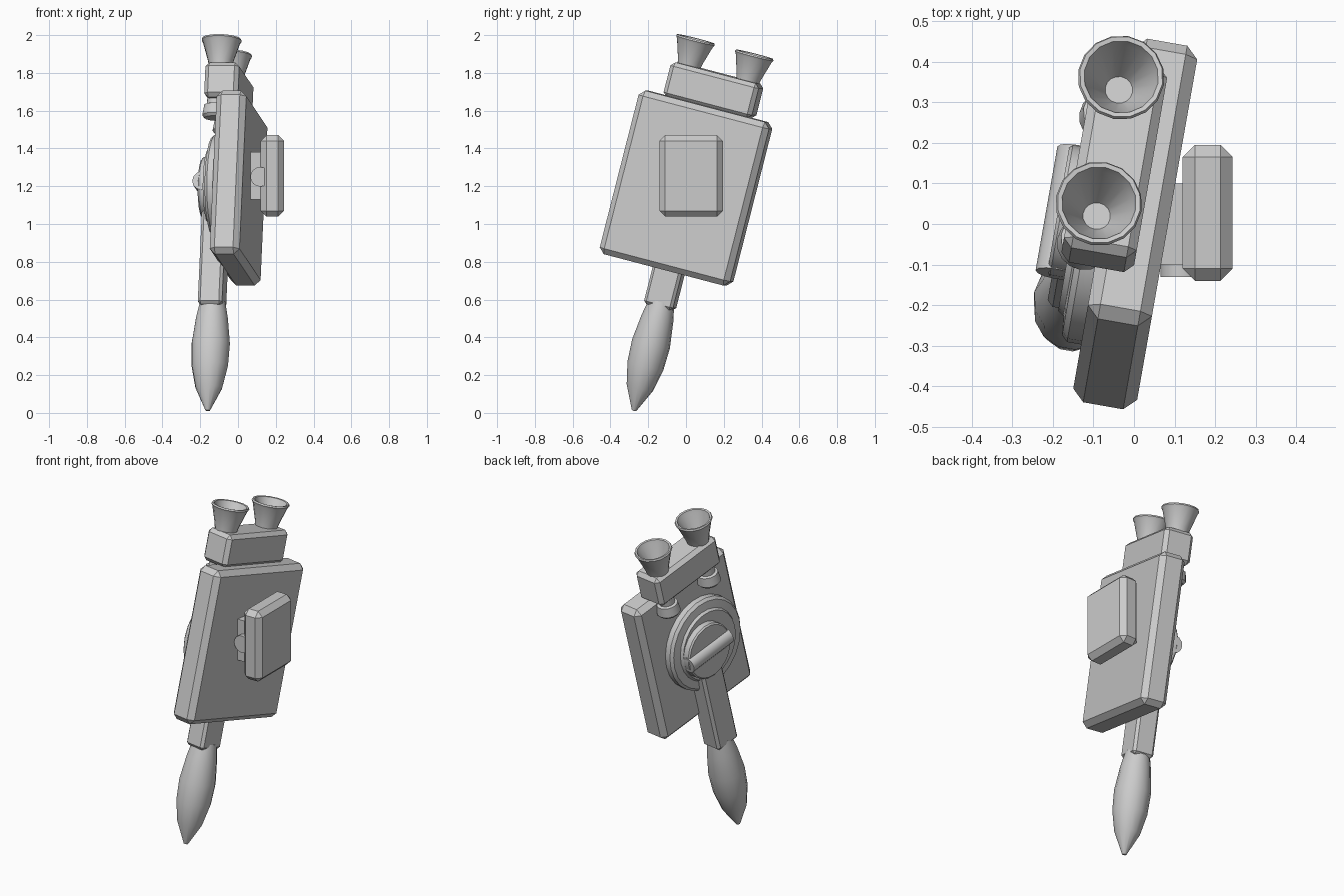
import bpy
import bmesh
from math import radians, pi, cos, sin
from mathutils import Matrix, Vector

cube = bpy.data.objects.get("Cube")
if cube:
    bpy.data.objects.remove(cube)

# Single flat grey
grey = bpy.data.materials.new("light_grey")
grey.use_nodes = True
tone = (0.6, 0.6, 0.6, 1)
grey.diffuse_color = tone
grey.node_tree.nodes["Principled BSDF"].inputs["Base Color"].default_value = tone

# Frame of the leaning pack: leaned back, then turned a little
LEAN = (Matrix.Translation((0.003, 0, 1.19))
        @ Matrix.Rotation(radians(-10), 4, "Z")
        @ Matrix.Rotation(radians(-14.5), 4, "X"))
UPRIGHT = Matrix.Identity(4)


def finish(name, bm, matrix, smooth=None):
    bmesh.ops.recalc_face_normals(bm, faces=bm.faces)
    mesh = bpy.data.meshes.new(name)
    bm.to_mesh(mesh)
    bm.free()
    mesh.materials.append(grey)
    ob = bpy.data.objects.new(name, mesh)
    bpy.context.collection.objects.link(ob)
    ob.matrix_world = matrix
    if smooth:
        bpy.ops.object.select_all(action="DESELECT")
        ob.select_set(True)
        bpy.context.view_layer.objects.active = ob
        bpy.ops.object.shade_smooth_by_angle(angle=radians(smooth))
    return ob


def box(name, low, high, frame=LEAN, bevel=0):
    """Chamfered box between two corners."""
    low, high = Vector(low), Vector(high)
    bm = bmesh.new()
    bmesh.ops.create_cube(bm, size=1)
    bmesh.ops.scale(bm, vec=high - low, verts=bm.verts)
    bmesh.ops.translate(bm, vec=(low + high) / 2, verts=bm.verts)
    if bevel:
        bmesh.ops.bevel(bm, geom=bm.edges[:], offset=bevel, segments=1,
                        affect="EDGES", profile=0.5)
    return finish(name, bm, frame)


def lathe(name, profile, place, sides=16, smooth=35):
    """Turn (radius, height) points around the local z axis."""
    bm = bmesh.new()
    rings = []
    for r, h in profile:
        if r == 0:
            rings.append([bm.verts.new((0, 0, h))])
        else:
            rings.append([bm.verts.new((r * cos(2 * pi * i / sides),
                                        r * sin(2 * pi * i / sides), h))
                          for i in range(sides)])
    for a, b in zip(rings, rings[1:]):
        for i in range(sides):
            j = (i + 1) % sides
            loop = [a[i % len(a)], a[j % len(a)], b[j % len(b)], b[i % len(b)]]
            bm.faces.new(list(dict.fromkeys(loop)))
    return finish(name, bm, place, smooth)


def at(x, y, z, frame=LEAN):
    return frame @ Matrix.Translation((x, y, z))


# Main pack and the block on top of it
box("pack_body", (-0.08, -0.362, -0.447), (0.08, 0.362, 0.447), bevel=0.03)
box("nozzle_block", (-0.167, -0.245, 0.44), (0.015, 0.245, 0.63), bevel=0.022)

# Twin open nozzles and the small thrusters under the block
nozzle = [(0, 0), (0.062, 0), (0.068, 0.03), (0.099, 0.13), (0.107, 0.143),
          (0.103, 0.152), (0.092, 0.15), (0.085, 0.13), (0.034, 0.02), (0, 0.02)]
thruster = [(0, 0), (0.055, 0), (0.068, 0.015), (0.06, 0.07),
            (0.045, 0.075), (0.045, 0.12), (0, 0.12)]
for side, y in (("front", -0.163), ("back", 0.163)):
    lathe(side + "_nozzle", nozzle, at(-0.097, y, 0.622))
    lathe(side + "_thruster", thruster, at(-0.115, y, 0.34))

# Round dial on the side: stepped plate, hub and grip bar
OUT = Matrix.Rotation(radians(-90), 4, "Y")
lathe("dial_plate", [(0, 0), (0.277, 0), (0.277, 0.04), (0.262, 0.055),
                     (0.215, 0.06), (0.205, 0.075), (0, 0.075)],
      at(-0.075, -0.04, 0) @ OUT, sides=24)
lathe("dial_hub", [(0, 0), (0.165, 0), (0.165, 0.042), (0.157, 0.05), (0, 0.05)],
      at(-0.143, 0, 0) @ OUT, sides=20)
lathe("grip_bar", [(0, -0.16), (0.05, -0.16), (0.05, 0.16), (0, 0.16)],
      at(-0.172, 0, 0) @ Matrix.Rotation(radians(90), 4, "X"), sides=12)

# Arm hanging from the dial, ending in a pointed pod
box("arm", (-0.18, -0.08, -0.65), (-0.05, 0.08, -0.08), bevel=0.015)
lathe("pointed_pod", [(0, -0.62), (0.068, -0.62), (0.086, -0.71), (0.103, -0.85),
                      (0.098, -0.97), (0.072, -1.09), (0.012, -1.215), (0, -1.217)],
      at(-0.113, 0.005, 0), sides=14)

# Upright pad on the other side with its bracket and pivot
box("side_pad", (0.12, -0.14, 1.04), (0.243, 0.195, 1.47), UPRIGHT, bevel=0.03)
box("pad_bracket", (0.03, -0.1, 1.13), (0.13, 0.1, 1.38), UPRIGHT)
lathe("pad_pivot", [(0, -0.05), (0.052, -0.05), (0.052, 0.05), (0, 0.05)],
      at(0.117, -0.08, 1.25, UPRIGHT) @ Matrix.Rotation(radians(90), 4, "X"))
